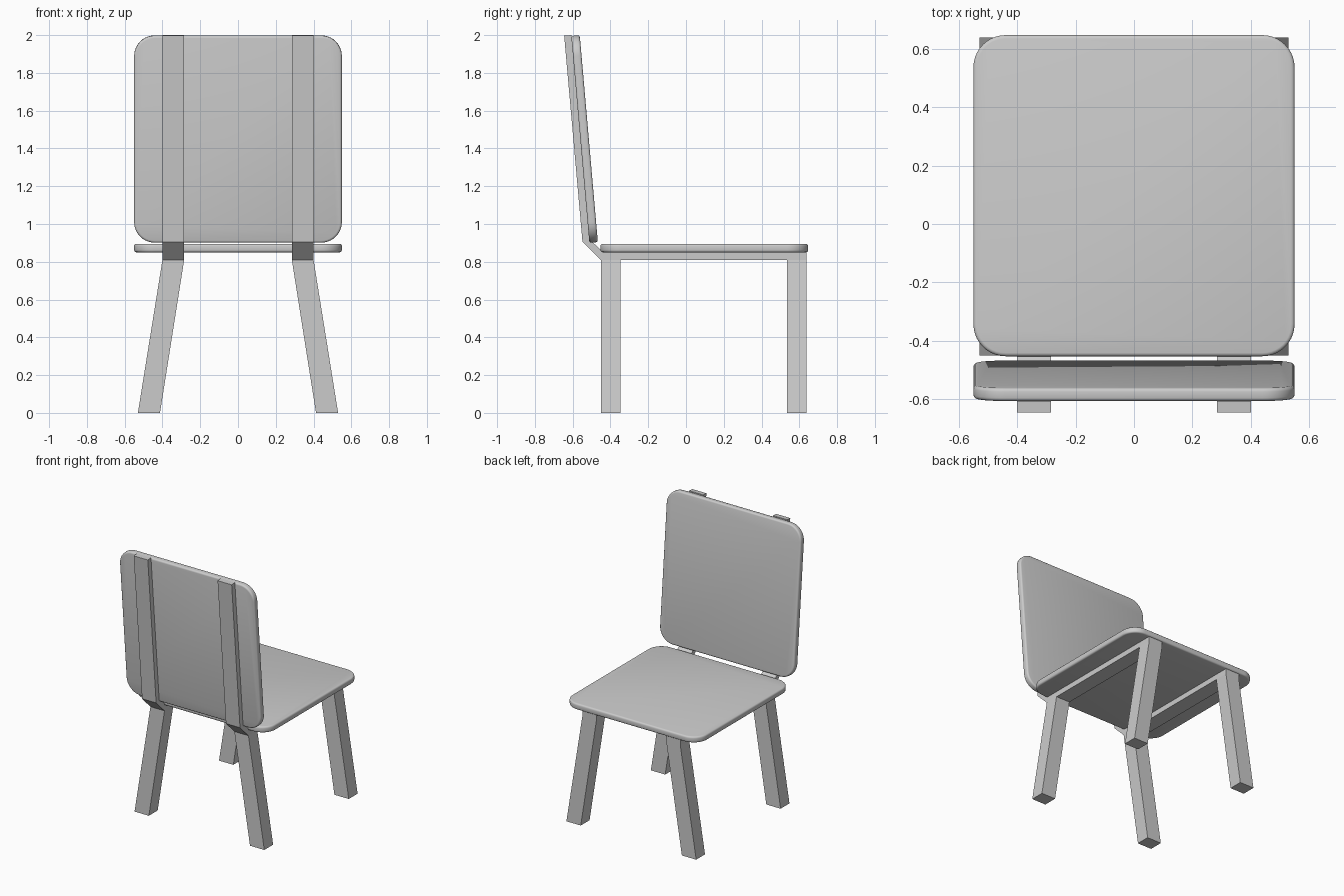
import bpy, bmesh, math

if "Cube" in bpy.data.objects:
    bpy.data.objects.remove(bpy.data.objects["Cube"])

TILT = math.radians(5)


def finish(bm, name, smooth=False):
    bmesh.ops.recalc_face_normals(bm, faces=bm.faces)
    mesh = bpy.data.meshes.new(name)
    bm.to_mesh(mesh)
    bm.free()
    obj = bpy.data.objects.new(name, mesh)
    bpy.context.collection.objects.link(obj)
    if smooth:
        bpy.ops.object.select_all(action='DESELECT')
        obj.select_set(True)
        bpy.context.view_layer.objects.active = obj
        bpy.ops.object.shade_smooth_by_angle(angle=math.radians(35))
    return obj


def rounded_slab(name, half=0.55, radius=0.11, thick=0.045, rim=0.012, steps=10):
    bm = bmesh.new()
    c = half - radius
    verts = []
    for q, (sx, sy) in enumerate([(1, 1), (-1, 1), (-1, -1), (1, -1)]):
        for i in range(steps + 1):
            a = math.pi / 2 * (q + i / steps)
            verts.append(bm.verts.new((sx * c + radius * math.cos(a),
                                       sy * c + radius * math.sin(a), -thick / 2)))
    base = bm.faces.new(verts)
    ext = bmesh.ops.extrude_face_region(bm, geom=[base])
    top = [v for v in ext['geom'] if isinstance(v, bmesh.types.BMVert)]
    bmesh.ops.translate(bm, verts=top, vec=(0, 0, thick))
    rims = [e for e in bm.edges if abs(e.verts[0].co.z - e.verts[1].co.z) < 1e-6]
    bmesh.ops.bevel(bm, geom=rims, offset=rim, segments=3, profile=0.5, affect='EDGES')
    return finish(bm, name, smooth=True)


def prism(name, points, offset):
    # Extrudes a closed outline along an offset vector
    bm = bmesh.new()
    a = [bm.verts.new(p) for p in points]
    b = [bm.verts.new([p[k] + offset[k] for k in range(3)]) for p in points]
    bm.faces.new(a)
    bm.faces.new(b)
    n = len(a)
    for i in range(n):
        bm.faces.new((a[i], a[(i + 1) % n], b[(i + 1) % n], b[i]))
    return finish(bm, name)


# Seat and matching tilted backrest
seat = rounded_slab("seat")
seat.location = (0, 0.097, 0.8725)
back = rounded_slab("backrest")
back.location = (0, -0.537, 1.45)
back.rotation_euler = (math.pi / 2 + TILT, 0, 0)

# Side profile (y, z) of the bent rail: under the seat, then up behind the backrest
rail = [(0.638, 0.85), (0.638, 0.81), (-0.452, 0.81), (-0.548, 0.905),
        (-0.645, 1.997), (-0.606, 2.0), (-0.511, 0.918), (-0.436, 0.85)]

for side, s in (("right", 1), ("left", -1)):
    prism(f"{side}_bent_rail", [(s * 0.285, y, z) for y, z in rail], (s * 0.115, 0, 0))
    # Splayed legs, front outline swept along y
    leg = [(s * 0.285, 0.81), (s * 0.40, 0.81), (s * 0.53, 0), (s * 0.413, 0)]
    for end, y in (("front", -0.45), ("rear", 0.535)):
        prism(f"{end}_{side}_leg", [(x, y, z) for x, z in leg], (0, 0.103, 0))
